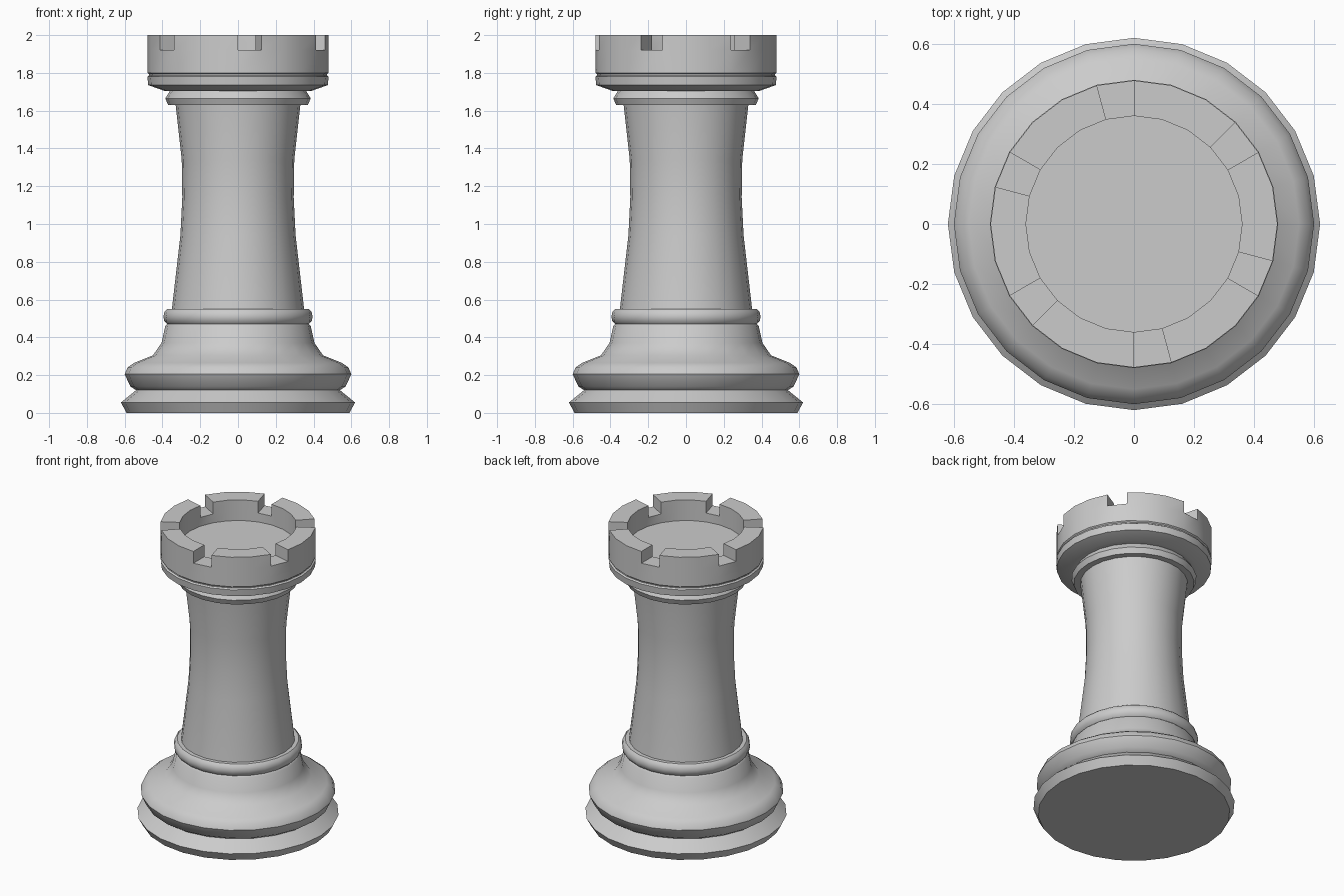
import bpy, bmesh
from math import cos, sin, radians

if "Cube" in bpy.data.objects:
    bpy.data.objects.remove(bpy.data.objects["Cube"])

SIDES = 24


def lathe(bm, profile):
    """Revolve (radius, z) points around z, cap both ends; return face bands."""
    rings = []
    for r, z in profile:
        ring = []
        for i in range(SIDES):
            a = radians(360 / SIDES * i)
            ring.append(bm.verts.new((r * cos(a), r * sin(a), z)))
        rings.append(ring)
    bands = []
    for lo, hi in zip(rings, rings[1:]):
        bands.append([bm.faces.new((lo[i], lo[(i + 1) % SIDES], hi[(i + 1) % SIDES], hi[i]))
                      for i in range(SIDES)])
    bm.faces.new(rings[0][::-1])
    bm.faces.new(rings[-1])
    return bands


def finish(bm, name):
    bmesh.ops.recalc_face_normals(bm, faces=bm.faces[:])
    mesh = bpy.data.meshes.new(name)
    bm.to_mesh(mesh)
    bm.free()
    ob = bpy.data.objects.new(name, mesh)
    bpy.context.collection.objects.link(ob)
    bpy.ops.object.select_all(action='DESELECT')
    ob.select_set(True)
    bpy.context.view_layer.objects.active = ob
    bpy.ops.object.shade_smooth_by_angle(angle=radians(35))
    return ob


# Base, shaft and collars, then the battlement drum with its recessed floor
lower = [
    (0.59, 0.0), (0.62, 0.055), (0.54, 0.12), (0.57, 0.14), (0.60, 0.205),
    (0.585, 0.24), (0.55, 0.265), (0.45, 0.305), (0.405, 0.37), (0.385, 0.46),
    (0.375, 0.47), (0.39, 0.485), (0.395, 0.51), (0.39, 0.535), (0.375, 0.55),
    (0.35, 0.55), (0.305, 0.94), (0.295, 1.14), (0.298, 1.34), (0.33, 1.63),
    (0.37, 1.63), (0.385, 1.665), (0.36, 1.705),
]
head = [
    (0.39, 1.705), (0.475, 1.735), (0.48, 1.78), (0.47, 1.787), (0.47, 1.793),
    (0.478, 1.80), (0.478, 1.92), (0.36, 1.92), (0.36, 1.86),
]
bm = bmesh.new()
bands = lathe(bm, lower + head)

# Raise the rim everywhere except six one-segment gaps
rim = bands[len(lower) + 6]
merlons = [f for i, f in enumerate(rim) if i % 4 != 2]
raised = bmesh.ops.extrude_face_region(
    bm, geom=[f for i, f in enumerate(rim) if i % 4 != 2])["geom"]
verts = [g for g in raised if isinstance(g, bmesh.types.BMVert)]
bmesh.ops.translate(bm, verts=verts, vec=(0, 0, 0.08))
leftover = [f for f in merlons if f.is_valid]
if leftover:
    bmesh.ops.delete(bm, geom=leftover, context='FACES')

finish(bm, "tower_chess_piece")
